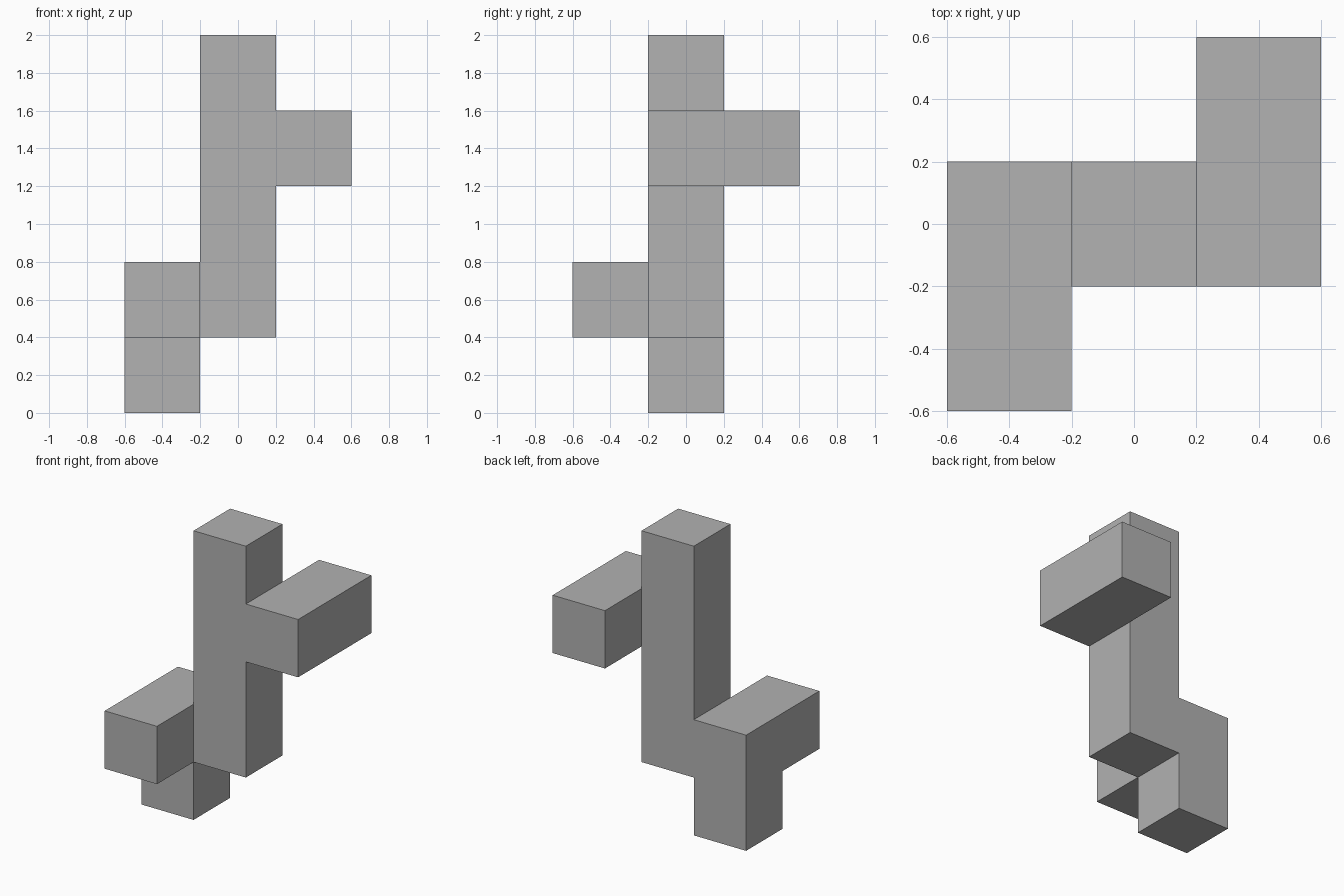
import bpy
import bmesh
from mathutils import Vector

if "Cube" in bpy.data.objects:
    bpy.data.objects.remove(bpy.data.objects["Cube"], do_unlink=True)

UNIT = 0.4  # edge length of one cube cell

# Plain grey material
grey = bpy.data.materials.new("plain grey")
grey.use_nodes = True
colour = (0.445, 0.445, 0.445, 1)
grey.diffuse_color = colour
grey.node_tree.nodes["Principled BSDF"].inputs["Base Color"].default_value = colour

# Cells of each part, counted in units; z is the layer above the ground
column = [(0, 0, z) for z in range(1, 5)]
upper_arm = [(1, y, 3) for y in (0, 1)]
lower_arm = [(-1, y, 1) for y in (-1, 0)]
foot = [(-1, 0, 0)]
cells = set(column + upper_arm + lower_arm + foot)


def add_side(bm, cell, axis, sign):
    """Add one outer square of a cell, facing along the signed axis."""
    centre = Vector(cell) + Vector((0, 0, 0.5))
    normal, u, v = Vector(), Vector(), Vector()
    normal[axis] = sign / 2
    u[(axis + 1) % 3] = 0.5
    v[(axis + 2) % 3] = sign / 2
    corners = (-u - v, u - v, u + v, v - u)
    bm.faces.new([bm.verts.new((centre + normal + c) * UNIT) for c in corners])


# One closed skin: only sides without a neighbouring cell are kept
bm = bmesh.new()
for cell in sorted(cells):
    for axis in range(3):
        for sign in (-1, 1):
            neighbour = list(cell)
            neighbour[axis] += sign
            if tuple(neighbour) not in cells:
                add_side(bm, cell, axis, sign)
bmesh.ops.remove_doubles(bm, verts=bm.verts, dist=0.001)

# Merge flat areas into single faces
bmesh.ops.dissolve_limit(bm, angle_limit=0.01, verts=bm.verts, edges=bm.edges)
bmesh.ops.recalc_face_normals(bm, faces=bm.faces)

mesh = bpy.data.meshes.new("block_column")
bm.to_mesh(mesh)
bm.free()
mesh.materials.append(grey)
block = bpy.data.objects.new("block_column", mesh)
bpy.context.collection.objects.link(block)
